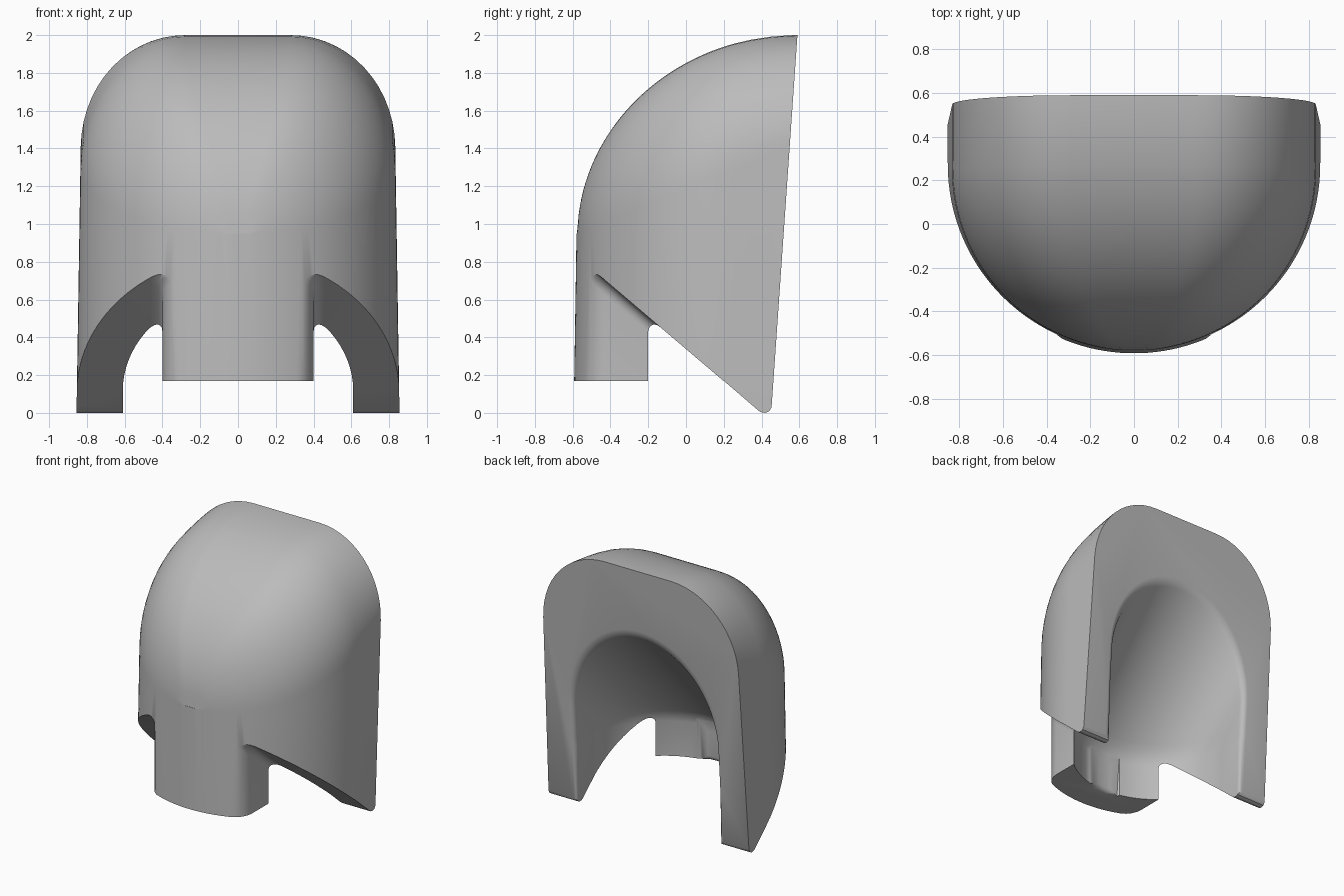
import bpy, bmesh
from math import sin, cos, pi, radians, sqrt

if "Cube" in bpy.data.objects:
    bpy.data.objects.remove(bpy.data.objects["Cube"], do_unlink=True)

R, CY = 0.855, 0.26          # outer plan radius and its centre
INNER = 0.61                 # hollow radius


def slant(y):
    """Height of the sloping underside at depth y."""
    return 0.338 - 0.85 * y


def finish(bm, name):
    bmesh.ops.recalc_face_normals(bm, faces=bm.faces)
    mesh = bpy.data.meshes.new(name)
    bm.to_mesh(mesh)
    bm.free()
    obj = bpy.data.objects.new(name, mesh)
    bpy.context.collection.objects.link(obj)
    return obj


def loft(rings, name):
    """Skin closed rings of equal length and cap both ends."""
    bm = bmesh.new()
    loops = [[bm.verts.new(p) for p in ring] for ring in rings]
    for a, b in zip(loops, loops[1:]):
        for i in range(len(a)):
            j = (i + 1) % len(a)
            bm.faces.new((a[i], a[j], b[j], b[i]))
    bm.faces.new(loops[0])
    bm.faces.new(loops[-1])
    return finish(bm, name)


def cut(target, tool, operation):
    mod = target.modifiers.new("cut", "BOOLEAN")
    mod.operation, mod.object, mod.solver = operation, tool, "EXACT"
    bpy.context.view_layer.objects.active = target
    bpy.ops.object.modifier_apply(modifier=mod.name)
    bpy.data.objects.remove(tool, do_unlink=True)


def arch(y, w):
    """Round-shouldered arch across the body at depth y, slightly tapered upward."""
    u = min(1, max(0, (0.6 - y) / 1.19))
    top = 0.95 + 1.05 * sqrt(1 - u * u)
    start = 1.43 - 0.48 * u
    rx = 0.66 * w
    half = [(w, -0.2)]
    for i in range(15):
        a = pi / 2 * i / 14
        half.append((w - rx + rx * cos(a), start + (top - start) * sin(a)))
    pts = half + [(-x, z) for x, z in reversed(half)]
    ring = []
    for x, z in pts:
        k = 1 - 0.0185 * z
        ring.append((x * k, CY + (y - CY) * k if y < CY else y, z))
    return ring


# Outer shell: round front, straight sides
angles = [0.03 + (pi / 2 - 0.03) * i / 36 for i in range(37)]
rings = [arch(CY - R * cos(a), R * sin(a)) for a in angles]
rings += [arch(y, R) for y in (0.35, 0.45, 0.55, 0.6, 0.7)]
shell = loft(rings, "shell")

# Side outline: leaning back, rounded leg tips, flat tongue end
outline = [(-1, 0.17), (0.2, 0.17), (0.38, 0.015), (0.395, 0.004), (0.42, 0),
           (0.44, 0.008), (0.453, 0.03), (0.59, 2), (0.6, 2.2), (-1, 2.2)]
cut(shell, loft([[(x, y, z) for y, z in outline] for x in (-1.2, 1.2)], "trim"), "INTERSECT")


# Hollow: upright U at the bottom, leaning back above
def u_ring(z, shift):
    pts = [(INNER * cos(a), CY + shift - INNER * sin(a), z)
           for a in (pi * i / 40 for i in range(41))]
    return pts + [(-INNER, 3, z), (INNER, 3, z)]


heights = [(-0.3, 0), (0.44, 0), (0.49, 0.012), (0.54, 0.04), (0.59, 0.08), (1.8, 1.2)]
cut(shell, loft([u_ring(z, s) for z, s in heights], "hollow"), "DIFFERENCE")

# Sloping notches either side of the front tongue
for side in (1, -1):
    edge = [(0.4, 0.7), (0.4, -0.4)]
    edge += [(0.25 + 0.15 * cos(radians(a)), -0.4 - 0.15 * sin(radians(a)))
             for a in range(15, 76, 15)]
    edge.append((0.28, -0.8))
    plan = edge + [(1.2, -0.8), (1.2, 0.7)]
    notch = loft([[(side * x, y, z(y)) for x, y in plan]
                  for z in (lambda y: -0.5, slant)], "notch")
    bm = bmesh.new()
    bm.from_mesh(notch.data)
    bm.verts.ensure_lookup_table()
    n = len(plan)
    crest = [bm.edges.get((bm.verts[n + i], bm.verts[n + i + 1]))
             for i in range(len(edge) - 1)]
    bmesh.ops.bevel(bm, geom=crest, offset=0.06, segments=5, profile=0.5,
                    affect="EDGES", clamp_overlap=False)
    bm.to_mesh(notch.data)
    bm.free()
    cut(shell, notch, "DIFFERENCE")

# Soften the rim of the back opening
bm = bmesh.new()
bm.from_mesh(shell.data)
bmesh.ops.remove_doubles(bm, verts=bm.verts, dist=0.0005)
rim = []
for e in bm.edges:
    if len(e.link_faces) == 2:
        back = [f for f in e.link_faces if f.normal.y > 0.99]
        mid = (e.verts[0].co + e.verts[1].co) / 2
        if len(back) == 1 and abs(mid.x) < 0.7 and 0.03 < mid.z < 1.7:
            rim.append(e)
bmesh.ops.bevel(bm, geom=rim, offset=0.04, segments=4, profile=0.5,
                affect="EDGES", clamp_overlap=False)
bm.to_mesh(shell.data)
bm.free()

grey = bpy.data.materials.new("plain grey")
grey.use_nodes = True
colour = (0.5, 0.5, 0.5, 1)
grey.diffuse_color = colour
grey.node_tree.nodes["Principled BSDF"].inputs["Base Color"].default_value = colour
shell.data.materials.clear()
shell.data.materials.append(grey)

bpy.ops.object.select_all(action="DESELECT")
shell.select_set(True)
bpy.context.view_layer.objects.active = shell
bpy.ops.object.shade_smooth_by_angle(angle=radians(30))
